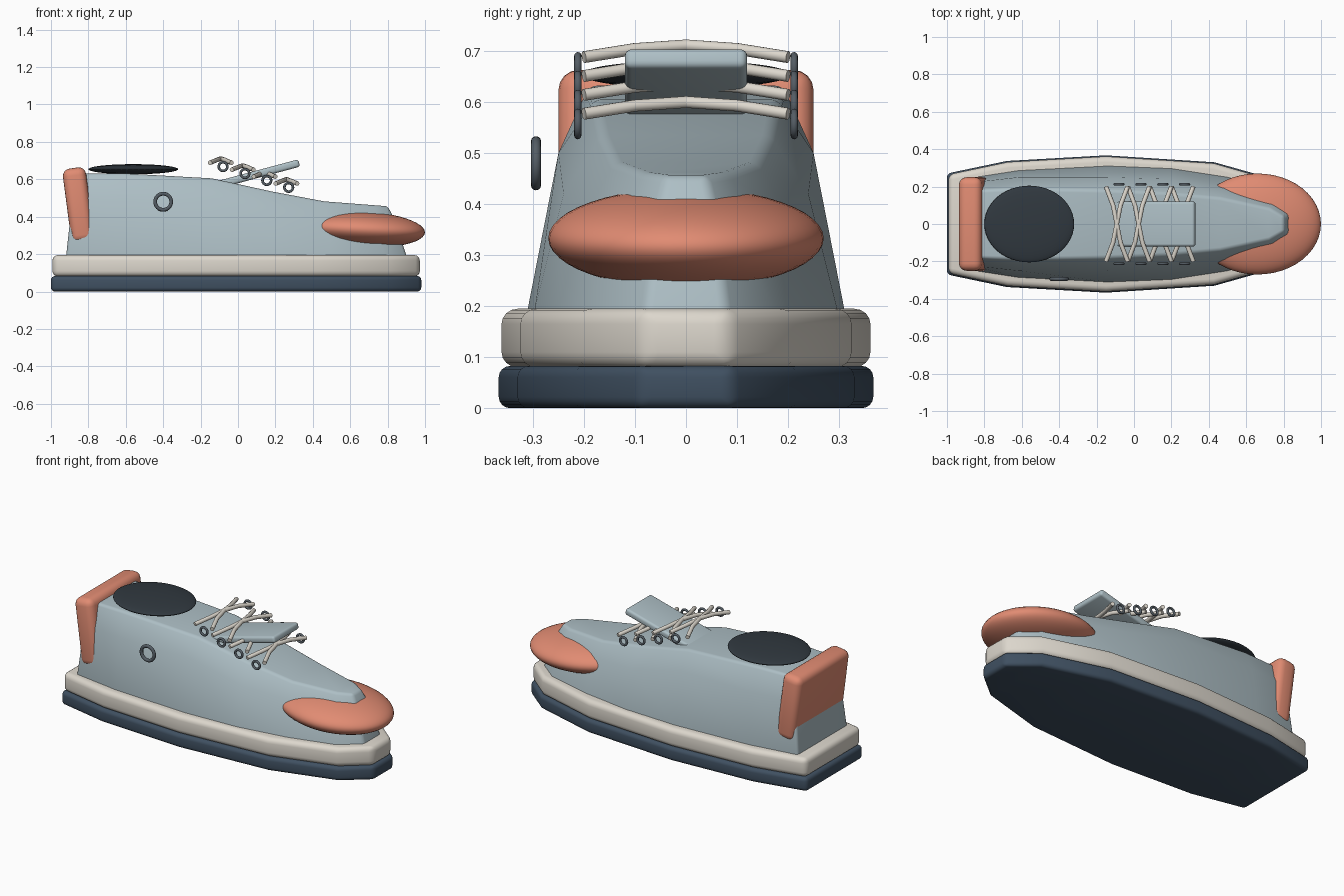
import bpy, bmesh, math
from mathutils import Vector

if "Cube" in bpy.data.objects:
    bpy.data.objects.remove(bpy.data.objects["Cube"])


def mat(name, *rgb):
    m = bpy.data.materials.new(name)
    m.diffuse_color = (*rgb, 1)
    m.use_nodes = True
    m.node_tree.nodes["Principled BSDF"].inputs["Base Color"].default_value = m.diffuse_color
    return m


NAVY = mat("navy", .05, .08, .12)
CREAM = mat("cream", .72, .68, .61)
BLUE = mat("pale_blue", .42, .52, .56)
CORAL = mat("coral", .75, .26, .17)
DARK = mat("dark", .03, .04, .05)
METAL = mat("metal", .09, .11, .13)


def finish(ob, name, material, bevel=0, segments=4):
    ob.name = name
    ob.data.materials.append(material)
    bpy.ops.object.select_all(action='DESELECT')
    ob.select_set(True)
    bpy.context.view_layer.objects.active = ob
    if bevel:
        b = ob.modifiers.new("round", 'BEVEL')
        b.width, b.segments = bevel, segments
        b.limit_method, b.angle_limit = 'ANGLE', math.radians(40)
        bpy.ops.object.modifier_apply(modifier=b.name)
    bpy.ops.object.shade_smooth_by_angle(angle=math.radians(35))
    return ob


def loft(name, rings, material, bevel=0):
    """Skin closed rings of equal length, capping both ends."""
    bm = bmesh.new()
    vs = [[bm.verts.new(p) for p in r] for r in rings]
    n = len(vs[0])
    for a, b in zip(vs, vs[1:]):
        for i in range(n):
            j = (i + 1) % n
            bm.faces.new((a[i], a[j], b[j], b[i]))
    # caps run as strips between left and right halves
    for r in (vs[0], vs[-1]):
        for i in range(n // 2 - 1):
            bm.faces.new((r[i], r[i + 1], r[n - 2 - i], r[n - 1 - i]))
    bmesh.ops.recalc_face_normals(bm, faces=bm.faces)
    me = bpy.data.meshes.new(name)
    bm.to_mesh(me)
    bm.free()
    ob = bpy.data.objects.new(name, me)
    bpy.context.collection.objects.link(ob)
    return finish(ob, name, material, bevel)


def mirrored(half):
    return half + [(x, -y, z) for x, y, z in reversed(half)]


# Outsole and midsole share one faceted outline
OUTLINE = [(-1, .27), (-.68, .337), (-.15, .367), (.43, .33), (.82, .22), (.98, .09)]


def slab(name, z0, z1, inset, material, bevel):
    half = [(x * (1 - inset), y - inset * .7) for x, y in OUTLINE]
    loft(name, [mirrored([(x, y, z) for x, y in half]) for z in (z0, z1)], material, bevel)


slab("outsole", 0, .083, 0, NAVY, .022)
slab("midsole", .08, .195, .008, CREAM, .03)

# Upper: base, shoulder and rim rings
base = [(-.92, .24, .18), (-.62, .287, .18), (-.14, .313, .18), (.2, .30, .18),
        (.5, .255, .18), (.78, .18, .18), (.905, .08, .18)]
shoulder = [(-.885, .22, .50), (-.62, .25, .50), (-.14, .25, .50), (.2, .24, .42),
            (.48, .19, .39), (.75, .115, .39), (.835, .055, .39)]
rim = [(-.85, .18, .63), (-.62, .19, .632), (-.14, .18, .605), (.18, .165, .535),
       (.46, .14, .482), (.72, .085, .462), (.80, .04, .456)]
loft("upper", [mirrored(r) for r in (base, shoulder, rim)], BLUE, .015)


def ellipsoid(name, loc, radii, material, tilt=0):
    bpy.ops.mesh.primitive_uv_sphere_add(segments=48, ring_count=24, location=loc,
                                         rotation=(0, tilt, 0))
    ob = bpy.context.object
    ob.scale = radii
    finish(ob, name, material)


def box(name, loc, size, tilt, material, bevel):
    bpy.ops.mesh.primitive_cube_add(size=1, location=loc, rotation=(0, tilt, 0))
    ob = bpy.context.object
    for v in ob.data.vertices:
        v.co = Vector(a * b for a, b in zip(v.co, size))
    finish(ob, name, material, bevel)


# Toe cap, collar opening, heel counter, tongue
ellipsoid("toe_cap", (.66, 0, .333), (.34, .27, .097), CORAL, math.radians(3))
ellipsoid("collar_opening", (-.56, 0, .654), (.24, .205, .027), DARK)
box("heel_counter", (-.853, 0, .462), (.125, .50, .40), math.radians(-7.5), CORAL, .04)
box("tongue", (.095, 0, .625), (.48, .24, .04), math.radians(-15), BLUE, .014)


def ring(name, loc, major, minor):
    bpy.ops.mesh.primitive_torus_add(location=loc, rotation=(math.pi / 2, 0, 0),
                                     major_radius=major, minor_radius=minor,
                                     major_segments=32, minor_segments=12)
    finish(bpy.context.object, name, METAL)


def lace(name, points):
    cu = bpy.data.curves.new(name, 'CURVE')
    cu.dimensions = '3D'
    cu.bevel_depth, cu.bevel_resolution, cu.use_fill_caps = .012, 3, True
    sp = cu.splines.new('POLY')
    sp.points.add(len(points) - 1)
    for p, co in zip(sp.points, points):
        p.co = (*co, 1)
    cu.materials.append(CREAM)
    bpy.context.collection.objects.link(bpy.data.objects.new(name, cu))


# Eyelet pairs with crossed laces, stepping down toward the toe
for i in range(4):
    x, z = -.08 + .117 * i, .668 - .037 * i
    for side, label in ((1, "left"), (-1, "right")):
        ring(f"eyelet_{label}_{i + 1}", (x, side * .212, z), .023, .007)
        xc, zc = x - .012, z + .02
        lace(f"lace_{label}_{i + 1}", [(xc - .058, side * .2, zc),
                                       (xc - .02, side * .1, zc + .016),
                                       (xc, 0, zc + .023),
                                       (xc + .02, -side * .1, zc + .016),
                                       (xc + .058, -side * .2, zc)])

# Side vent ring on the front-facing flank
ring("vent_ring", (-.40, -.294, .48), .043, .01)
